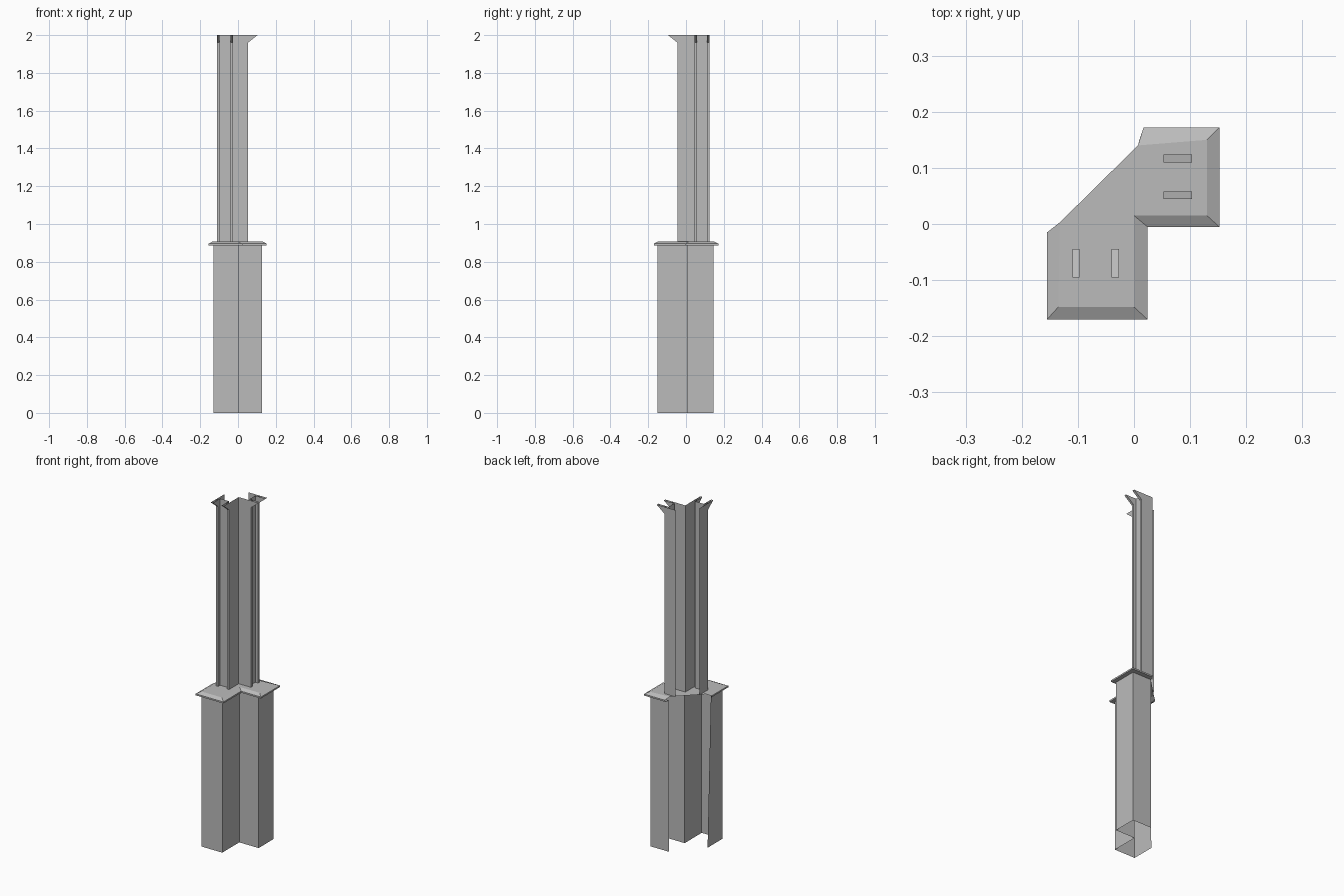
import bpy
from mathutils import Vector

cube = bpy.data.objects.get("Cube")
if cube:
    bpy.data.objects.remove(cube)

grey = bpy.data.materials.new("light_grey")
grey.use_nodes = True
grey.diffuse_color = (0.5, 0.5, 0.5, 1)
grey.node_tree.nodes["Principled BSDF"].inputs["Base Color"].default_value = (0.5, 0.5, 0.5, 1)


def add_mesh(name, verts, faces):
    mesh = bpy.data.meshes.new(name)
    mesh.from_pydata([tuple(v) for v in verts], [], faces)
    mesh.materials.append(grey)
    obj = bpy.data.objects.new(name, mesh)
    bpy.context.collection.objects.link(obj)
    return obj


def loft(name, rows, close_top=False):
    """Join open rows of (path, height) with quads, bottom to top."""
    n = len(rows[0][0])
    verts = [(x, y, z) for path, z in rows for x, y in path]
    faces = []
    for r in range(len(rows) - 1):
        for i in range(n - 1):
            a = r * n + i
            faces.append((a, a + 1, a + n + 1, a + n))
    if close_top:
        faces.append(tuple(range((len(rows) - 1) * n, len(rows) * n)))
    return add_mesh(name, verts, faces)


RIM, TOP = 0.887, 0.907

# Open-backed L-shaped pedestal; its left wall narrows toward the top
body = [(-.13, -.014), (-.13, -.15), (.003, -.15), (.003, .008),
        (.128, .008), (.128, .145), (.008, .145)]
body_top = [(-.13, -.045)] + body[1:]
loft("pedestal", [(body, 0), (body_top, RIM)])

# Overhanging cap with a bevelled rim
outer = [(-.155, -.015), (-.155, -.17), (.024, -.17), (.024, -.005),
         (.152, -.005), (.152, .172), (.017, .172)]
inner = [(-.132, .003), (-.135, -.148), (0, -.148), (0, .015),
         (.13, .015), (.13, .15), (.007, .14)]
loft("cap", [(body_top, RIM), (outer, RIM), (outer, RIM + .009), (inner, TOP)], True)

# Corner post folded from one sheet, with a shallow channel on each arm
front_half = [(-.11, .03), (-.11, -.045), (-.097, -.045), (-.097, -.027),
              (-.04, -.027), (-.04, -.045), (-.027, -.045), (-.027, .045)]
side_half = [(.053, .045), (.053, .058), (.035, .058), (.035, .11),
             (.053, .11), (.053, .124), (-.02, .124)]
post = front_half + side_half
loft("corner_post", [(post, TOP), (post, 2)])


# Brackets flaring out at the head of each post edge
def bracket(name, a, b, out):
    a, b, out = Vector((*a, 1.96)), Vector((*b, 1.96)), Vector((*out, .04))
    up = Vector((0, 0, .04))
    verts = [a, b, b + out, a + out, a + up, b + up]
    add_mesh(name, verts, [(0, 1, 2, 3), (0, 3, 4), (1, 5, 2)])


for name, i, out in (("front_bracket_right", 1, (0, -.05)),
                     ("front_bracket_left", 5, (0, -.05)),
                     ("side_bracket_front", 8, (.05, 0)),
                     ("side_bracket_back", 12, (.05, 0))):
    bracket(name, post[i], post[i + 1], out)
